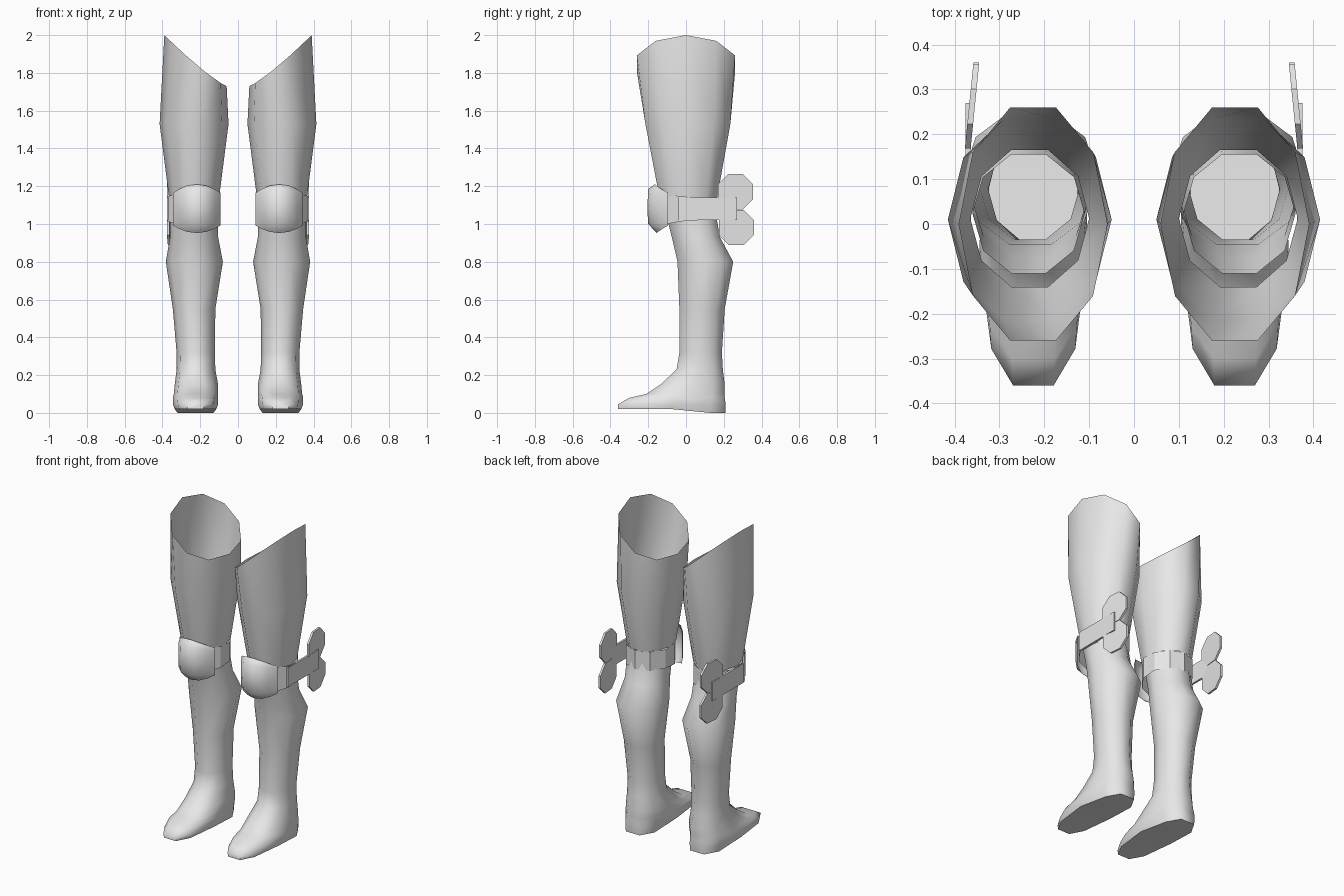
import bpy, bmesh, math
from mathutils import Matrix

cube = bpy.data.objects.get("Cube")
if cube:
    bpy.data.objects.remove(cube, do_unlink=True)

grey = bpy.data.materials.new("light_grey")
grey.use_nodes = True
grey.diffuse_color = (0.8, 0.8, 0.8, 1)
grey.node_tree.nodes["Principled BSDF"].inputs["Base Color"].default_value = (0.8, 0.8, 0.8, 1)

SIDES = 10


def ring(z, x0, x1, y0, y1, power=1.0, phase=0.0):
    """Ten-sided ring filling the given box; power below 1 squares it off."""
    pts = []
    peak = 1 if phase else math.sin(math.radians(72))
    reach = math.cos(phase)
    for i in range(SIDES):
        a = math.tau * i / SIDES + phase
        c, s = math.cos(a) / reach, math.sin(a) / peak
        c = math.copysign(abs(c) ** power, c)
        s = math.copysign(abs(s) ** power, s)
        pts.append([(x0 + x1) / 2 + c * (x1 - x0) / 2, (y0 + y1) / 2 + s * (y1 - y0) / 2, z])
    return pts


def skin(bm, rows, closed=True):
    """Bridge neighbouring rows of points with quads."""
    grid = [[bm.verts.new(p) for p in row] for row in rows]
    n = len(grid[0])
    for a, b in zip(grid, grid[1:]):
        for i in range(n if closed else n - 1):
            j = (i + 1) % n
            bm.faces.new((a[i], a[j], b[j], b[i]))
    return grid


def finish(name, bm, angle=60):
    """Make a mirrored pair out of the +x half."""
    bmesh.ops.recalc_face_normals(bm, faces=bm.faces)
    mesh = bpy.data.meshes.new(name)
    bm.to_mesh(mesh)
    bm.free()
    mesh.materials.append(grey)
    ob = bpy.data.objects.new(name, mesh)
    bpy.context.collection.objects.link(ob)
    ob.modifiers.new("mirror", "MIRROR").use_mirror_merge = False
    bpy.ops.object.select_all(action="DESELECT")
    ob.select_set(True)
    bpy.context.view_layer.objects.active = ob
    bpy.ops.object.shade_smooth_by_angle(angle=math.radians(angle))
    return ob


# Thigh guards: open tubes with a rim that rises to the outside
bm = bmesh.new()
rim = ring(2, 0.06, 0.39, -0.26, 0.26)
for p in rim:
    p[2] = 1.73 + 0.27 * max(0, (p[0] - 0.06) / 0.33) ** 1.2
skin(bm, [rim, ring(1.53, 0.05, 0.415, -0.215, 0.235), ring(1.14, 0.1, 0.365, -0.14, 0.165)])
finish("thigh_guards", bm)

# Shins running down into the feet, closed by a sole
bm = bmesh.new()
levels = [
    (1.07, 0.11, 0.36, -0.11, 0.155),
    (0.93, 0.105, 0.36, -0.075, 0.18),
    (0.80, 0.08, 0.382, -0.045, 0.25),
    (0.55, 0.12, 0.345, -0.035, 0.205),
    (0.32, 0.122, 0.325, -0.035, 0.19),
    (0.23, 0.12, 0.325, -0.05, 0.195, 0.95),
    (0.15, 0.105, 0.335, -0.135, 0.205, 0.85),
    (0.10, 0.105, 0.34, -0.21, 0.205, 0.75),
    (0.08, 0.105, 0.345, -0.3, 0.205, 0.7),
    (0.045, 0.105, 0.345, -0.36, 0.21, 0.7),
    (0, 0.115, 0.335, -0.36, 0.21, 0.7),
]
rows = [ring(*level) for level in levels]
for row in rows[-4:]:
    for p in row:
        if p[1] < 0.03:
            p[2] = max(p[2], 0.02)
            p[0] = 0.22 + (p[0] - 0.22) * (1 + 0.6 * min(0, p[1] + 0.12))
grid = skin(bm, rows)
sole = bm.faces.new(grid[-1])
bmesh.ops.triangulate(bm, faces=[sole])
finish("shins_and_feet", bm)

# Knee straps, a little taller towards the front
bm = bmesh.new()
rows = []
for side in (-1, 1):
    row = ring(1.08, 0.1, 0.372, -0.14, 0.17, 1, math.radians(18))
    for p in row:
        p[2] += side * (0.06 + 0.2 * max(0, -p[1]))
    rows.append(row)
skin(bm, rows)
finish("knee_straps", bm, 30)

# Knee pads: bulging shields wrapped round the front
bm = bmesh.new()
rows = []
for z, y, drop in ((1.21, -0.165, -0.045), (1.185, -0.2, -0.035), (1.08, -0.205, 0),
                   (1.0, -0.2, 0.01), (0.952, -0.155, 0.04)):
    rows.append([(0.218 + 0.125 * u, y + (-0.095 - y) * abs(u) ** 2.4, z + drop * u * u)
                 for u in (-1, -0.75, -0.4, 0, 0.4, 0.75, 1)])
skin(bm, rows, closed=False)
finish("knee_pads", bm)

# Bows on the outer side: a flat tail and two octagonal lobes
bm = bmesh.new()
outlines = [[(-0.04, 1.02), (0.27, 1.02), (0.27, 1.14), (-0.04, 1.14)]]
for cy, cz in ((0.262, 1.171), (0.267, 0.981)):
    outlines.append([(cy + 0.101 * math.cos(a), cz + 0.101 * math.sin(a))
                     for a in (math.tau * (i + 0.5) / 8 for i in range(8))])
for outline in outlines:
    tilt = 0 if len(outline) == 4 else 0.1
    skinned = skin(bm, [[(x - tilt * (y - 0.18), y, z) for y, z in outline] for x in (0.363, 0.376)])
    for loop in skinned:
        bm.faces.new(loop)
finish("strap_bows", bm, 30)
